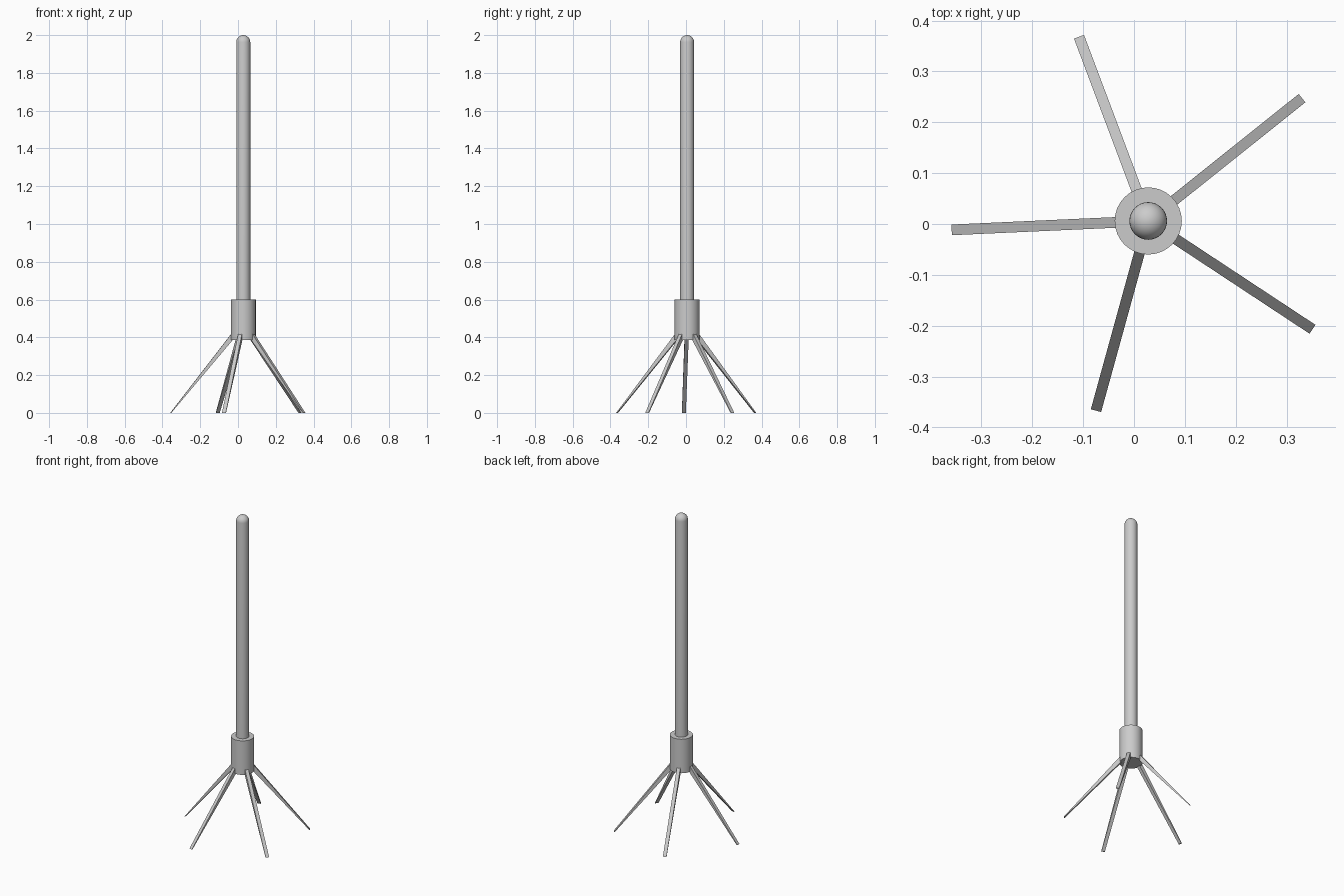
import bpy, bmesh, math
from mathutils import Matrix

if "Cube" in bpy.data.objects:
    bpy.data.objects.remove(bpy.data.objects["Cube"])

CX, CY = 0.028, 0.006  # axis of the pole


def finish(name, bm, smooth=True):
    bmesh.ops.recalc_face_normals(bm, faces=bm.faces)
    me = bpy.data.meshes.new(name)
    bm.to_mesh(me)
    bm.free()
    ob = bpy.data.objects.new(name, me)
    bpy.context.collection.objects.link(ob)
    ob.location = (CX, CY, 0)
    if smooth:
        bpy.ops.object.select_all(action='DESELECT')
        ob.select_set(True)
        bpy.context.view_layer.objects.active = ob
        bpy.ops.object.shade_smooth_by_angle(angle=math.radians(35))
    return ob


def lathe(name, profile, sides=32):
    bm = bmesh.new()
    vs = [bm.verts.new((r, 0, z)) for r, z in profile]
    es = [bm.edges.new(p) for p in zip(vs, vs[1:])]
    bmesh.ops.spin(bm, geom=vs + es, cent=(0, 0, 0), axis=(0, 0, 1),
                   angle=math.tau, steps=sides)
    bmesh.ops.remove_doubles(bm, verts=bm.verts, dist=1e-5)
    return finish(name, bm)


# pole with a hemispherical tip
R = 0.037
dome = [(R * math.cos(a), 2 - R + R * math.sin(a))
        for a in (math.pi / 2 * i / 8 for i in range(9))]
dome[-1] = (0, 2)
lathe("pole", [(0, 0.5), (R, 0.5)] + dome)

# collar
lathe("collar", [(0, 0.385), (0.066, 0.385), (0.066, 0.6), (0, 0.6)])

# five splayed legs: constant width, thinning towards the ground
side = [(0.046, 0.418), (0.064, 0.418), (0.387, 0.0), (0.382, 0.0), (0.046, 0.398)]
for i in range(5):
    bm = bmesh.new()
    f = bm.faces.new([bm.verts.new((r, -0.0105, z)) for r, z in side])
    ext = bmesh.ops.extrude_face_region(bm, geom=[f])
    bmesh.ops.translate(bm, vec=(0, 0.021, 0),
                        verts=[v for v in ext["geom"] if isinstance(v, bmesh.types.BMVert)])
    bmesh.ops.rotate(bm, verts=bm.verts, cent=(0, 0, 0),
                     matrix=Matrix.Rotation(math.radians(38.6 + 72 * i), 3, 'Z'))
    finish(f"leg_{i + 1}", bm, smooth=False)
